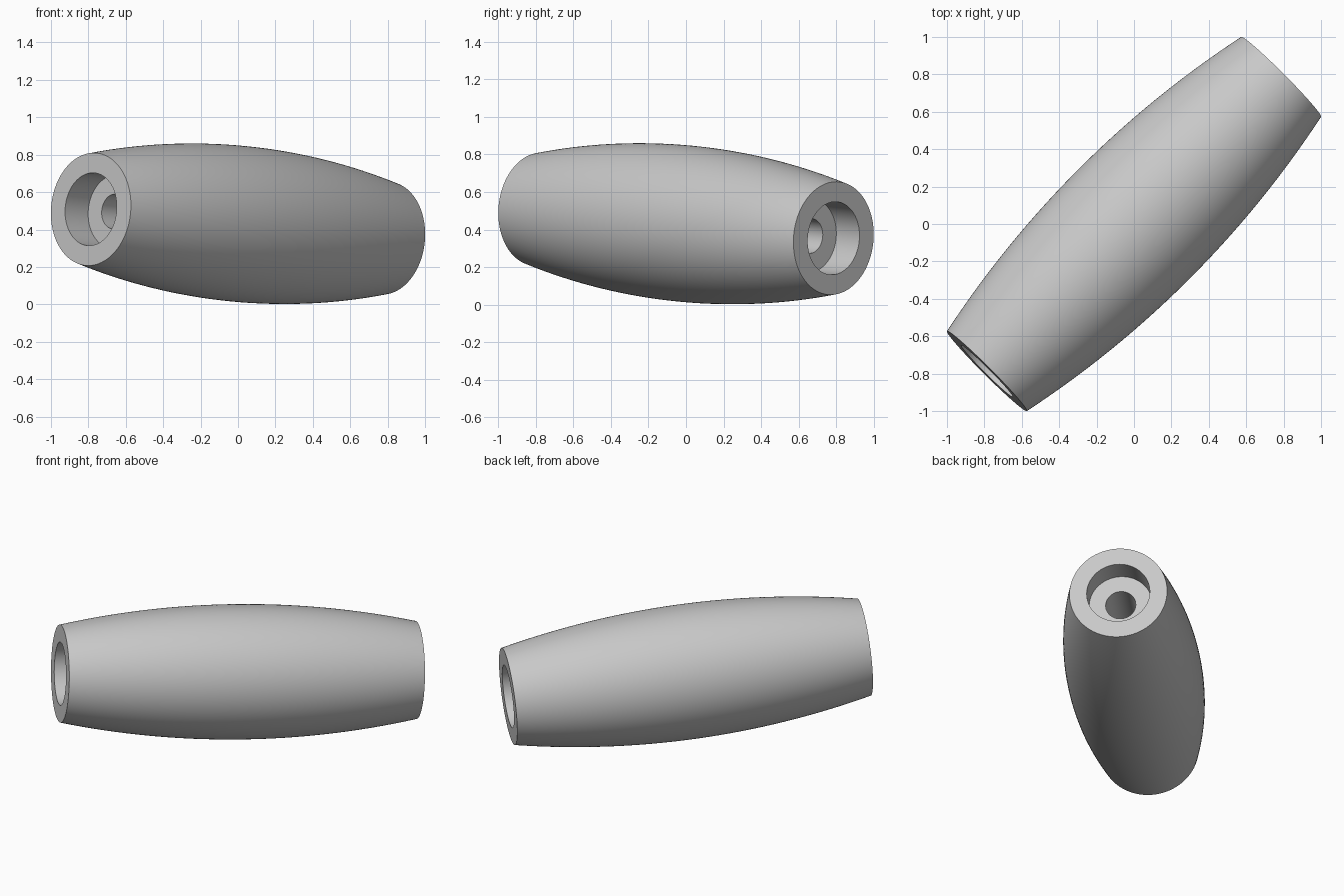
import bpy, bmesh, math
from mathutils import Matrix, Vector

cube = bpy.data.objects.get("Cube")
if cube:
    bpy.data.objects.remove(cube, do_unlink=True)

# Main sizes
HALF, END_R, MID_R = 1.115, 0.302, 0.417
RECESS_R, RECESS_DEPTH, BORE_R = 0.195, 0.175, 0.093
AXIS = Vector((0.787, 0.787, -0.0775)).normalized()
CENTRE = Vector((0, 0, 0.431))
STEPS, SIDES = 32, 128

# Bulging outer wall as a circular arc
sag = MID_R - END_R
arc_r = (HALF ** 2 + sag ** 2) / (2 * sag)
profile = []
for i in range(STEPS + 1):
    z = -HALF + 2 * HALF * i / STEPS
    profile.append((MID_R - arc_r + math.sqrt(arc_r ** 2 - z ** 2), z))

# Stepped recess at each end, joined by the through bore
floor = HALF - RECESS_DEPTH
profile += [(RECESS_R, HALF), (RECESS_R, floor), (BORE_R, floor),
            (BORE_R, -floor), (RECESS_R, -floor), (RECESS_R, -HALF)]

# Lathe the closed profile
bm = bmesh.new()
verts = [bm.verts.new((r, 0, z)) for r, z in profile]
edges = [bm.edges.new((v, verts[(i + 1) % len(verts)])) for i, v in enumerate(verts)]
bmesh.ops.spin(bm, geom=verts + edges, axis=(0, 0, 1), cent=(0, 0, 0),
               angle=2 * math.pi, steps=SIDES)
bmesh.ops.remove_doubles(bm, verts=bm.verts, dist=0.0001)
bmesh.ops.recalc_face_normals(bm, faces=bm.faces)

# Lay it along its tilted diagonal axis
turn = Vector((0, 0, 1)).rotation_difference(AXIS).to_matrix().to_4x4()
bm.transform(Matrix.Translation(CENTRE) @ turn)

mesh = bpy.data.meshes.new("barrel_sleeve")
bm.to_mesh(mesh)
bm.free()
sleeve = bpy.data.objects.new("barrel_sleeve", mesh)
bpy.context.collection.objects.link(sleeve)

# Plain grey material
grey = bpy.data.materials.new("light_grey")
grey.use_nodes = True
colour = (0.58, 0.58, 0.58, 1)
grey.diffuse_color = colour
grey.node_tree.nodes["Principled BSDF"].inputs["Base Color"].default_value = colour
mesh.materials.append(grey)

# Smooth walls with sharp rims
bpy.ops.object.select_all(action='DESELECT')
sleeve.select_set(True)
bpy.context.view_layer.objects.active = sleeve
bpy.ops.object.shade_smooth_by_angle(angle=math.radians(30))
